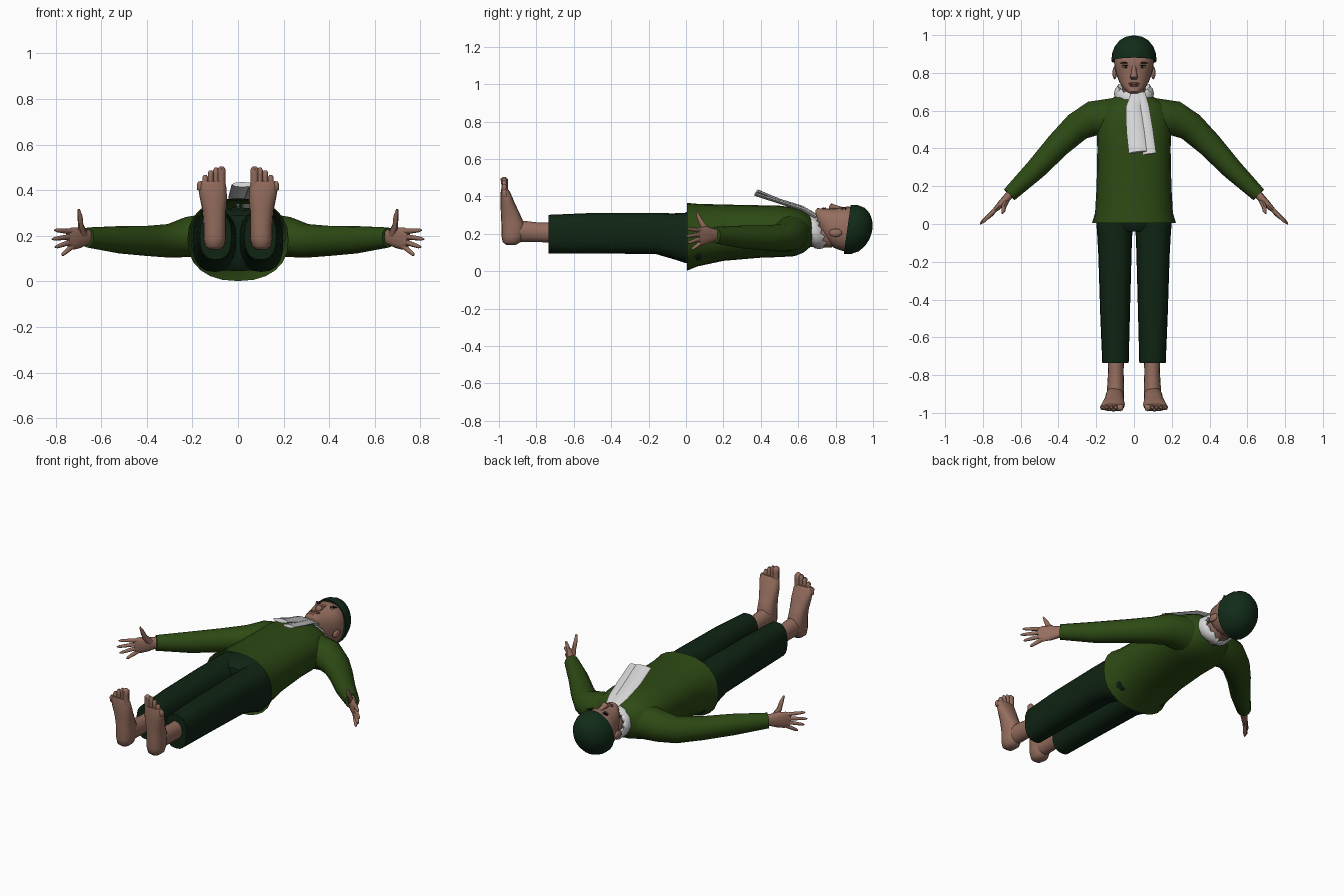
import bpy, bmesh, math
from mathutils import Vector


def material(name, rgb):
    m = bpy.data.materials.new(name)
    m.diffuse_color = (*rgb, 1)
    return m


GREEN = material("shirt green", (0.026, 0.068, 0.007))
DARK = material("trouser green", (0.005, 0.018, 0.007))
CAP = material("cap green", (0.006, 0.025, 0.010))
SKIN = material("skin", (0.30, 0.155, 0.112))
LIP = material("lip", (0.20, 0.085, 0.065))
BLACK = material("hair black", (0.012, 0.009, 0.008))
WHITE = material("scarf white", (0.66, 0.66, 0.66))
EYE = material("eye white", (0.42, 0.38, 0.35))


def finish(name, bm, mat, mirror, angle=50):
    bmesh.ops.recalc_face_normals(bm, faces=bm.faces)
    me = bpy.data.meshes.new(name)
    bm.to_mesh(me)
    bm.free()
    ob = bpy.data.objects.new(name, me)
    bpy.context.collection.objects.link(ob)
    me.materials.append(mat)
    bpy.ops.object.select_all(action='DESELECT')
    ob.select_set(True)
    bpy.context.view_layer.objects.active = ob
    bpy.ops.object.shade_smooth_by_angle(angle=math.radians(angle))
    if mirror:
        ob.modifiers.new("mirror", 'MIRROR').use_mirror_merge = False
    return ob


def tube(name, stations, mat, up=(0, 0, 1), tangent=None, n=16, e=2.0,
         caps=(True, True), mirror=False):
    """Loft rounded rings through stations (x, y, z, side radius, up radius)."""
    bm = bmesh.new()
    rings = []
    pts = [Vector(s[:3]) for s in stations]
    for i, s in enumerate(stations):
        t = Vector(tangent) if tangent else pts[min(i + 1, len(pts) - 1)] - pts[max(i - 1, 0)]
        t.normalize()
        a = t.cross(Vector(up)).normalized()
        b = a.cross(t)
        ring = []
        for k in range(n):
            c, d = math.cos(2 * math.pi * k / n), math.sin(2 * math.pi * k / n)
            u = math.copysign(abs(c) ** (2 / e), c) * s[3]
            v = math.copysign(abs(d) ** (2 / e), d) * s[4]
            ring.append(bm.verts.new(pts[i] + a * u + b * v))
        rings.append(ring)
    for r0, r1 in zip(rings, rings[1:]):
        for k in range(n):
            bm.faces.new((r0[k], r0[(k + 1) % n], r1[(k + 1) % n], r1[k]))
    if caps[0]:
        bm.faces.new(rings[0])
    if caps[1]:
        bm.faces.new(rings[-1])
    return finish(name, bm, mat, mirror)


def body(rows):
    """Rows of (y, half width, low z, high z) to stations along y."""
    return [(0, y, (lo + hi) / 2, w, (hi - lo) / 2) for y, w, lo, hi in rows]


def blob(name, loc, size, mat, mirror=False):
    bm = bmesh.new()
    bmesh.ops.create_uvsphere(bm, u_segments=12, v_segments=8, radius=1)
    for v in bm.verts:
        v.co = Vector([v.co[i] * size[i] + loc[i] for i in range(3)])
    return finish(name, bm, mat, mirror)


Y = (0, 1, 0)

# Shirt body, open at the hem
tube("shirt", body([
    (0.005, 0.222, 0.002, 0.365), (0.06, 0.206, 0.025, 0.36), (0.2, 0.198, 0.055, 0.356),
    (0.4, 0.194, 0.072, 0.352), (0.5, 0.198, 0.075, 0.35), (0.58, 0.19, 0.08, 0.34),
    (0.63, 0.165, 0.10, 0.322), (0.665, 0.12, 0.13, 0.295), (0.685, 0.07, 0.15, 0.27)]),
    GREEN, tangent=Y, n=24, e=2.3, caps=(False, True))

# Sleeves
tube("sleeve", [
    (0.12, 0.56, 0.20, 0.105, 0.10), (0.22, 0.558, 0.195, 0.092, 0.088),
    (0.30, 0.515, 0.178, 0.078, 0.074), (0.40, 0.42, 0.178, 0.067, 0.066),
    (0.52, 0.29, 0.183, 0.056, 0.060), (0.66, 0.155, 0.193, 0.040, 0.044)],
    GREEN, mirror=True)

# Trousers: seat and legs
tube("trouser_seat", body([
    (0.14, 0.175, 0.06, 0.325), (0.0, 0.185, 0.045, 0.315), (-0.04, 0.13, 0.09, 0.29)]),
    DARK, tangent=Y, n=24, e=2.4)
tube("trouser_leg", [
    (0.1, 0.08, 0.185, 0.09, 0.13), (0.102, 0.0, 0.177, 0.097, 0.135),
    (0.102, -0.07, 0.187, 0.092, 0.122), (0.101, -0.16, 0.201, 0.088, 0.110),
    (0.1, -0.5, 0.203, 0.078, 0.108), (0.098, -0.735, 0.198, 0.070, 0.103)],
    DARK, tangent=Y, n=20, e=2.5, mirror=True)

# Ankles and feet
tube("ankle", [
    (0.096, -0.68, 0.205, 0.045, 0.055), (0.096, -0.78, 0.207, 0.041, 0.052),
    (0.097, -0.86, 0.212, 0.045, 0.056), (0.098, -0.93, 0.215, 0.045, 0.06)],
    SKIN, tangent=Y, mirror=True)
tube("foot", [
    (0.103, -0.935, 0.140, 0.022, 0.025), (0.103, -0.932, 0.155, 0.042, 0.048),
    (0.102, -0.927, 0.19, 0.050, 0.060), (0.102, -0.925, 0.25, 0.050, 0.062),
    (0.104, -0.94, 0.31, 0.052, 0.050), (0.108, -0.955, 0.37, 0.060, 0.037),
    (0.114, -0.965, 0.42, 0.062, 0.026), (0.112, -0.97, 0.44, 0.052, 0.018)],
    SKIN, up=(0, 1, 0), tangent=(0, 0, 1), e=2.3, mirror=True)
for i in range(5):
    x, top, r = 0.073 + 0.0235 * i, 0.503 - 0.004 * i * i, 0.018 if i == 0 else 0.0125
    tube(f"toe_{i + 1}", [
        (x, -0.968, 0.40, r, r), (x, -0.97, top - 0.03, r, r),
        (x, -0.972, top - 0.01, r, r * 1.1), (x, -0.972, top, r * 0.5, r * 0.5)],
        SKIN, up=(0, 1, 0), tangent=(0, 0, 1), n=8, mirror=True)

# Hands: palm, thumb and spread fingers
tube("palm", [
    (0.63, 0.185, 0.194, 0.024, 0.032), (0.665, 0.147, 0.194, 0.022, 0.034),
    (0.695, 0.115, 0.192, 0.020, 0.046), (0.725, 0.085, 0.188, 0.015, 0.049),
    (0.745, 0.066, 0.184, 0.010, 0.043)], SKIN, n=12, e=2.4, mirror=True)
tube("thumb", [
    (0.675, 0.125, 0.205, 0.016, 0.02), (0.69, 0.09, 0.245, 0.013, 0.016),
    (0.692, 0.07, 0.285, 0.011, 0.012), (0.698, 0.056, 0.316, 0.005, 0.005)],
    SKIN, n=8, mirror=True)
tips = [(0.805, 0.005, 0.225), (0.815, 0.0, 0.186), (0.802, 0.008, 0.150), (0.772, 0.03, 0.115)]
for i, tip in enumerate(tips):
    root = Vector((0.728, 0.082, 0.219 - 0.022 * i))
    path = [root.lerp(Vector(tip), f) for f in (0, 0.5, 0.88, 1)]
    tube(f"finger_{i + 1}", [(*p, r, r) for p, r in zip(path, (0.012, 0.0105, 0.008, 0.003))],
         SKIN, n=8, mirror=True)

# Neck and head
tube("neck", body([(0.62, 0.06, 0.13, 0.26), (0.78, 0.062, 0.125, 0.26)]), SKIN, tangent=Y)
tube("head", body([
    (0.692, 0.022, 0.285, 0.325), (0.702, 0.042, 0.25, 0.337), (0.725, 0.062, 0.20, 0.335),
    (0.75, 0.077, 0.16, 0.335), (0.79, 0.093, 0.125, 0.333), (0.83, 0.103, 0.11, 0.341),
    (0.87, 0.106, 0.10, 0.346), (0.93, 0.095, 0.12, 0.32), (0.96, 0.06, 0.16, 0.28)]),
    SKIN, tangent=Y, n=24, e=2.3)
tube("nose", [
    (0, 0.845, 0.333, 0.010, 0.008), (0, 0.80, 0.342, 0.014, 0.012),
    (0, 0.777, 0.346, 0.021, 0.017), (0, 0.765, 0.338, 0.015, 0.010)],
    SKIN, tangent=Y, n=10)
blob("ear", (0.102, 0.80, 0.205), (0.012, 0.035, 0.022), SKIN, True)
blob("upper_lip", (0, 0.744, 0.334), (0.030, 0.006, 0.007), LIP)
blob("lower_lip", (0, 0.733, 0.334), (0.025, 0.006, 0.007), LIP)
blob("eye", (0.043, 0.832, 0.334), (0.019, 0.006, 0.005), EYE, True)
blob("iris", (0.043, 0.832, 0.337), (0.007, 0.006, 0.004), BLACK, True)
blob("eyelid", (0.043, 0.839, 0.335), (0.022, 0.003, 0.005), BLACK, True)
blob("eyebrow", (0.046, 0.853, 0.335), (0.028, 0.004, 0.005), BLACK, True)

# Knitted cap, rim tilted back
tube("cap", [
    (0, 0.866, 0.222, 0.112, 0.126), (0, 0.862, 0.222, 0.119, 0.133),
    (0, 0.90, 0.222, 0.117, 0.132), (0, 0.94, 0.222, 0.102, 0.117),
    (0, 0.97, 0.222, 0.078, 0.088), (0, 0.988, 0.222, 0.047, 0.052),
    (0, 0.996, 0.222, 0.012, 0.014)],
    CAP, tangent=(0, 1, -0.14), n=24)

# Scarf wrapped round the neck with uneven folds
loop = []
for i in range(25):
    a = 2 * math.pi * i / 24 - math.pi / 2
    fold = 0.004 * (-1) ** i
    loop.append((0.084 * math.cos(a), 0.685 - 0.025 * math.sin(a) + fold,
                 0.212 + 0.073 * math.sin(a), 0.020 + fold / 2, 0.038 + fold))
tube("scarf_wrap", loop, WHITE, up=(0, 1, 0), n=8)

# Scarf tails lifting off the chest
tube("scarf_tail_left", [
    (0.02, 0.69, 0.295, 0.035, 0.014), (0.0, 0.62, 0.338, 0.042, 0.012),
    (0.006, 0.50, 0.377, 0.047, 0.010), (0.02, 0.38, 0.425, 0.048, 0.012)], WHITE, n=8)
tube("scarf_tail_right", [
    (0.03, 0.69, 0.29, 0.03, 0.014), (0.045, 0.62, 0.332, 0.035, 0.012),
    (0.065, 0.50, 0.37, 0.035, 0.010), (0.082, 0.37, 0.412, 0.036, 0.010)], WHITE, n=8)
